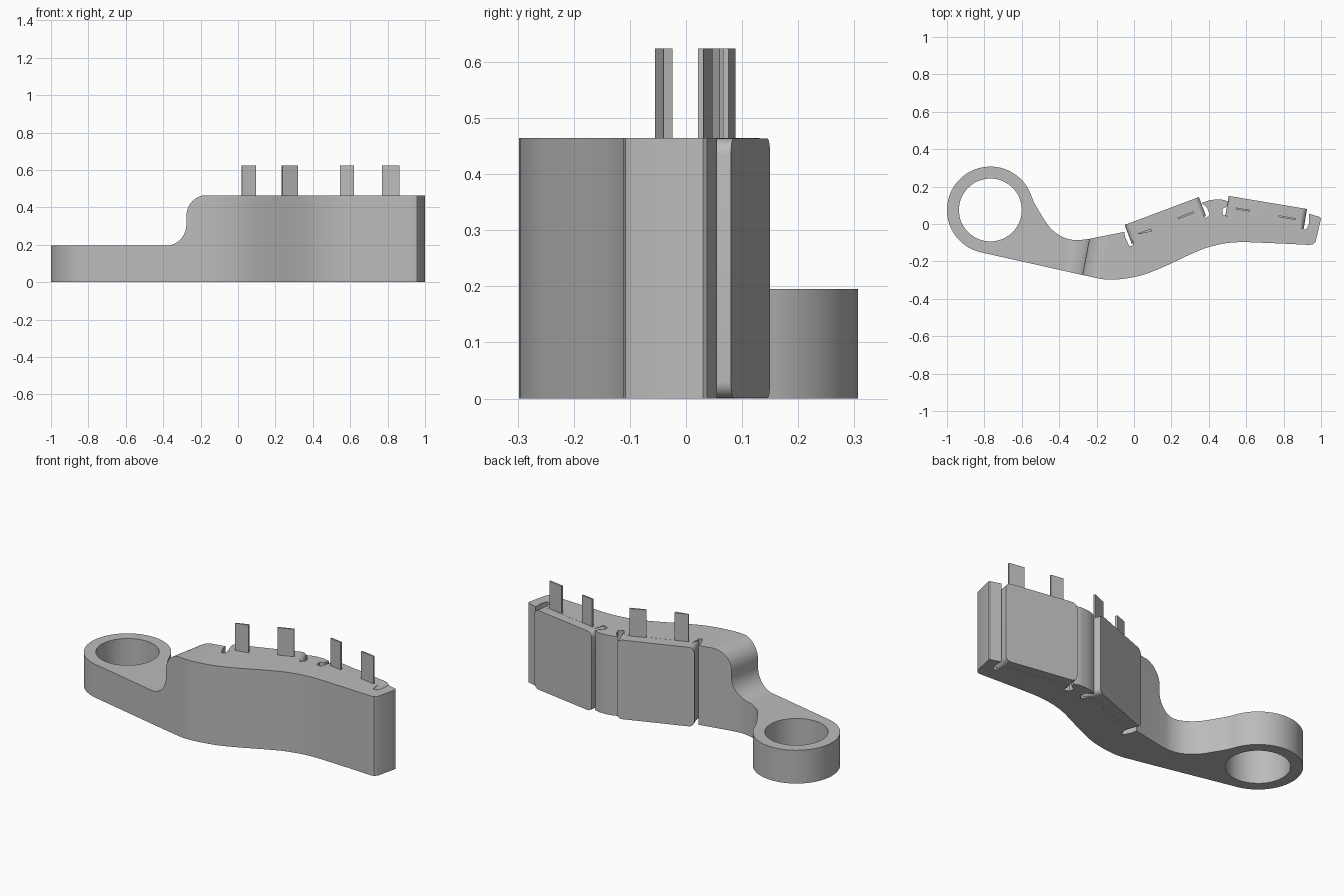
import bpy, bmesh
from math import cos, sin, radians
from mathutils import Vector

if "Cube" in bpy.data.objects:
    bpy.data.objects.remove(bpy.data.objects["Cube"])

H = 0.464
grey = bpy.data.materials.new("plain grey")
grey.use_nodes = True
colour = (0.5, 0.5, 0.5, 1)
grey.diffuse_color = colour
grey.node_tree.nodes["Principled BSDF"].inputs["Base Color"].default_value = colour


def prism(name, points, offset):
    """Extrude a closed planar outline along an offset vector."""
    bm = bmesh.new()
    face = bm.faces.new([bm.verts.new(p) for p in points])
    moved = bmesh.ops.extrude_face_region(bm, geom=[face], use_keep_orig=True)["geom"]
    bmesh.ops.translate(bm, vec=offset, verts=[v for v in moved if isinstance(v, bmesh.types.BMVert)])
    bmesh.ops.recalc_face_normals(bm, faces=bm.faces)
    mesh = bpy.data.meshes.new(name)
    bm.to_mesh(mesh)
    bm.free()
    mesh.materials.append(grey)
    ob = bpy.data.objects.new(name, mesh)
    bpy.context.collection.objects.link(ob)
    return ob


def arc(cx, cy, r, start, end, n):
    angles = [radians(start + (end - start) * i / n) for i in range(n + 1)]
    return [(cx + r * cos(a), cy + r * sin(a)) for a in angles]


def spline(pts, steps=6):
    """Smooth curve through the points."""
    p = [Vector(q) for q in pts]
    p = [2 * p[0] - p[1]] + p + [2 * p[-1] - p[-2]]
    out = []
    for a, b, c, d in zip(p, p[1:], p[2:], p[3:]):
        for i in range(steps):
            t = i / steps
            out.append(tuple(0.5 * (2 * b + (c - a) * t + (2 * a - 5 * b + 4 * c - d) * t * t
                                    + (3 * b - a - 3 * c + d) * t ** 3)))
    return out + [tuple(pts[-1])]


def smooth(ob):
    bpy.ops.object.select_all(action='DESELECT')
    ob.select_set(True)
    bpy.context.view_layer.objects.active = ob
    bpy.ops.object.shade_smooth_by_angle(angle=radians(30))


def cut(ob, cutter):
    mod = ob.modifiers.new("cut", 'BOOLEAN')
    mod.operation = 'DIFFERENCE'
    mod.solver = 'EXACT'
    mod.object = cutter
    bpy.context.view_layer.objects.active = ob
    bpy.ops.object.modifier_apply(modifier=mod.name)
    bpy.data.objects.remove(cutter)


# Handle outline: ring end, front sweep, square end, back with pad pockets and slits
ring = (-0.768, 0.075)
outline = arc(*ring, 0.232, 17, 257.5, 48)
outline += spline([(-0.27, -0.274), (-0.13, -0.298), (0.03, -0.277), (0.165, -0.226), (0.3, -0.163),
                   (0.405, -0.122), (0.54, -0.098), (0.73, -0.102), (0.94, -0.112)])
outline += [(0.958, -0.108), (0.972, -0.092), (1.0, 0.03), (0.995, 0.037), (0.935, 0.055)]
outline += [(0.935, 0.0), (0.92, -0.03), (0.895, -0.03), (0.89, 0.03), (0.52, 0.095)]
outline += [(0.505, 0.04), (0.475, 0.05), (0.472, 0.08), (0.497, 0.095), (0.505, 0.12)]
outline += spline([(0.47, 0.131), (0.41, 0.128), (0.362, 0.113)], 4)
outline += [(0.392, 0.085), (0.405, 0.05), (0.382, 0.03), (0.35, 0.075), (-0.005, -0.06)]
outline += [(-0.005, -0.115), (-0.025, -0.118), (-0.048, -0.07), (-0.052, -0.042)]
outline += spline([(-0.24, -0.08), (-0.315, -0.086), (-0.385, -0.068), (-0.45, -0.018),
                   (-0.505, 0.064), (-0.54, 0.125)])[:-1]
body = prism("handle_body", [(x, y, 0) for x, y in outline], (0, 0, H))

# Step down to the thin ring end, slanted across the handle
step = [(-1.3, 0.195)] + arc(-0.39, 0.31, 0.115, 270, 360, 14)
step += arc(-0.165, 0.355, 0.11, 180, 90, 14) + [(-0.165, 0.8), (-1.3, 0.8)]
shear = 0.19
cut(body, prism("step_cutter", [(x - 0.23 * shear, -0.5, z) for x, z in step], (shear, 1, 0)))

# Ring hole
hole = arc(*ring, 0.168, 0, 360, 64)[:-1]
cut(body, prism("hole_cutter", [(x, y, -0.1) for x, y in hole], (0, 0, 1)))
smooth(body)


def pad(name, start, end, depth=0.108, r=0.03):
    """Rounded plate standing on the back, reaching into the handle."""
    a, b = Vector((*start, 0)), Vector((*end, 0))
    d = (b - a).normalized()
    w, lo, hi = (b - a).length, 0.0005, H - 0.0005
    shape = []
    for cx, cz, ang in ((w - r, lo + r, -90), (w - r, hi - r, 0), (r, hi - r, 90), (r, lo + r, 180)):
        shape += arc(cx, cz, r, ang, ang + 90, 6)
    ob = prism(name, [a + d * u + Vector((0, 0, z)) for u, z in shape], Vector((d.y, -d.x, 0)) * depth)
    smooth(ob)


pad("right_back_pad", (-0.05, -0.005), (0.347, 0.144))
pad("left_back_pad", (0.506, 0.15), (0.925, 0.08))


def blade(name, start, end, thin, thick):
    """Thin upright tab, thicker towards its end."""
    a, b = Vector((*start, 0.3)), Vector((*end, 0.3))
    d = (b - a).normalized()
    n = Vector((-d.y, d.x, 0))
    prism(name, [a - n * thin, b - n * thick, b + n * thick, a + n * thin], (0, 0, 0.324))


# Four tabs rising from the top
blade("tab_1", (0.02, -0.053), (0.093, -0.032), 0.002, 0.008)
blade("tab_2", (0.235, 0.03), (0.32, 0.064), 0.005, 0.005)
blade("tab_3", (0.545, 0.083), (0.62, 0.071), 0.005, 0.005)
blade("tab_4", (0.772, 0.042), (0.863, 0.026), 0.005, 0.005)
